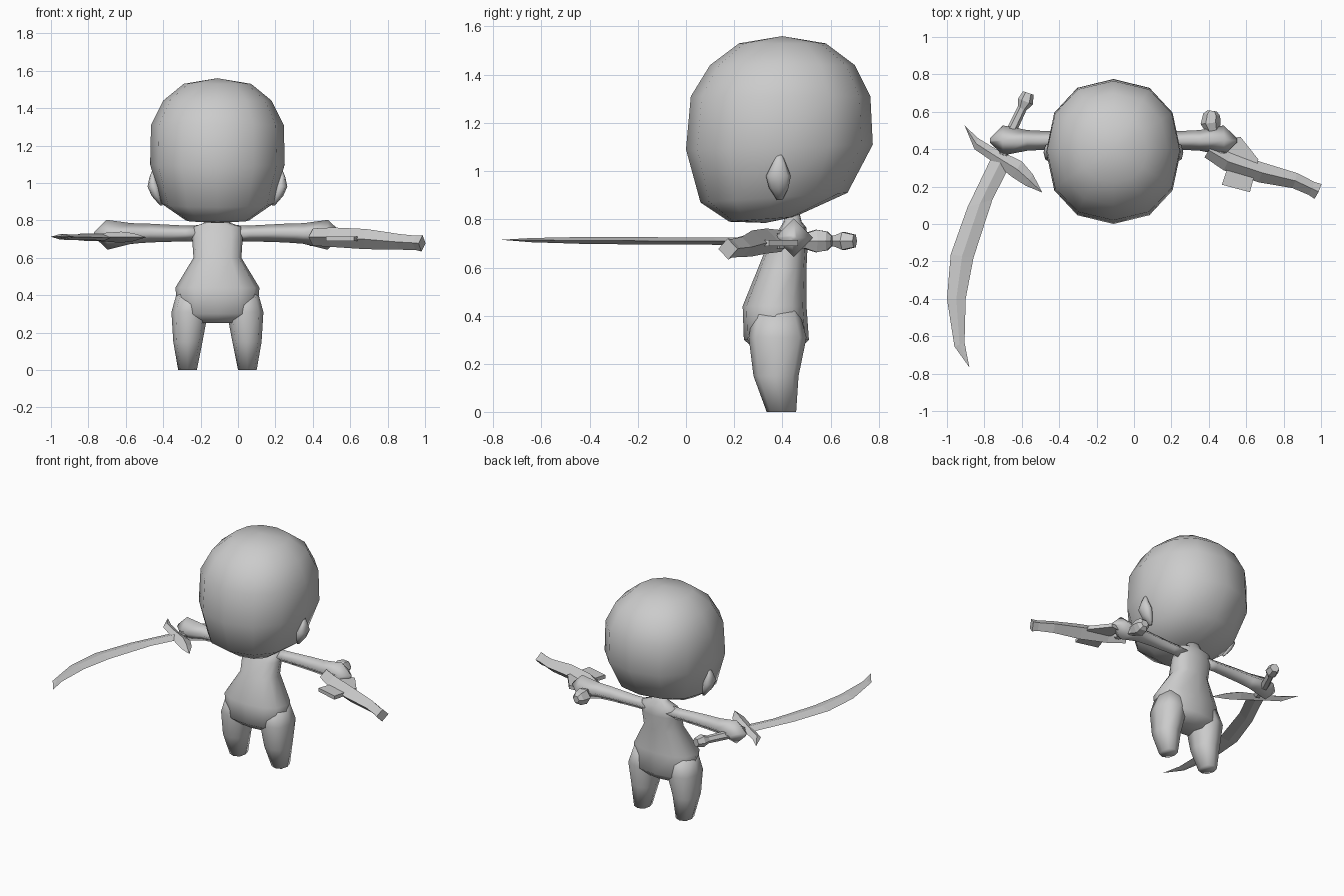
import bpy, bmesh, math
from mathutils import Vector

if "Cube" in bpy.data.objects:
    bpy.data.objects.remove(bpy.data.objects["Cube"])

CX = -0.11  # centre line of the figure

clay = bpy.data.materials.new("clay_grey")
clay.use_nodes = True
clay.diffuse_color = (0.6, 0.6, 0.6, 1)
for node in clay.node_tree.nodes:
    if node.type == "BSDF_PRINCIPLED":
        node.inputs["Base Color"].default_value = (0.6, 0.6, 0.6, 1)


def skin(name, rings, smooth):
    """Bridge equal-length rings of points and cap both ends."""
    bm = bmesh.new()
    loops = [[bm.verts.new(p) for p in ring] for ring in rings]
    n = len(loops[0])
    for a, b in zip(loops, loops[1:]):
        for i in range(n):
            j = (i + 1) % n
            bm.faces.new((a[i], a[j], b[j], b[i]))
    bm.faces.new(loops[0])
    bm.faces.new(loops[-1])
    bmesh.ops.remove_doubles(bm, verts=bm.verts, dist=0.0005)
    bmesh.ops.recalc_face_normals(bm, faces=bm.faces)
    for f in bm.faces:
        f.smooth = smooth
    mesh = bpy.data.meshes.new(name)
    bm.to_mesh(mesh)
    bm.free()
    mesh.materials.append(clay)
    obj = bpy.data.objects.new(name, mesh)
    bpy.context.collection.objects.link(obj)
    return obj


def oval(x, rx, front, back, sides, power=0.9):
    """Squarish oval ring from its front and back (y, z) points."""
    ring = []
    for i in range(sides):
        a = math.tau * i / sides
        c, s = math.cos(a), math.sin(a)
        u = math.copysign(abs(s) ** power, s)
        t = (1 - math.copysign(abs(c) ** power, c)) / 2
        ring.append((x + rx * u, front[0] + (back[0] - front[0]) * t,
                     front[1] + (back[1] - front[1]) * t))
    return ring


def tube(name, path, sides=4, smooth=False):
    """Tube along a mostly horizontal path of (x, y, z, radius)."""
    pts = [Vector(p[:3]) for p in path]
    rings = []
    for i, p in enumerate(pts):
        d = pts[min(i + 1, len(pts) - 1)] - pts[max(i - 1, 0)]
        side = d.cross(Vector((0, 0, 1))).normalized()
        up = side.cross(d).normalized()
        ring = []
        for k in range(sides):
            a = math.tau * k / sides
            ring.append(p + path[i][3] * (side * math.cos(a) + up * math.sin(a)))
        rings.append(ring)
    return skin(name, rings, smooth)


def ridged(name, stations, z, thick, rise=0):
    """Flat ridged plate from pairs of edge points (x, y, x, y)."""
    rings = []
    for i, (ax, ay, bx, by) in enumerate(stations):
        h = z + rise * i / (len(stations) - 1)
        mx, my = (ax + bx) / 2, (ay + by) / 2
        t = thick * min(1, math.hypot(ax - bx, ay - by) / 0.1)
        rings.append([(ax, ay, h), (mx, my, h + t), (bx, by, h), (mx, my, h - t)])
    return skin(name, rings, False)


# Head: tilted rings from chin to crown
head = [(0, 0.33, 0.785, 0.33, 0.785), (0.17, 0.18, 0.79, 0.45, 0.81),
        (0.3, 0.06, 0.87, 0.67, 0.91), (0.36, 0, 1.09, 0.775, 1.11),
        (0.355, 0.02, 1.31, 0.765, 1.31), (0.29, 0.1, 1.44, 0.7, 1.44),
        (0.18, 0.22, 1.53, 0.58, 1.53), (0, 0.4, 1.56, 0.4, 1.56)]
skin("head", [oval(CX, r, (yf, zf), (yb, zb), 12) for r, yf, zf, yb, zb in head], True)

# Torso and neck: (z, half width, front y, back y)
torso = [(0.25, 0.13, 0.3, 0.46), (0.3, 0.21, 0.24, 0.51), (0.44, 0.225, 0.235, 0.5),
         (0.6, 0.128, 0.3, 0.5), (0.7, 0.135, 0.34, 0.505), (0.765, 0.13, 0.39, 0.5),
         (0.79, 0.06, 0.405, 0.48), (0.83, 0.04, 0.41, 0.47)]
skin("torso", [oval(CX, r, (f, z), (b, z), 12, 0.85) for z, r, f, b in torso], True)

# Legs: (z, offset, half width, front y, back y)
leg = [(0, 0.16, 0.05, 0.335, 0.457), (0.15, 0.158, 0.078, 0.28, 0.467),
       (0.31, 0.148, 0.098, 0.26, 0.5), (0.42, 0.13, 0.085, 0.28, 0.47)]

for word, s in (("left", 1), ("right", -1)):
    skin(word + "_leg", [oval(CX + s * o, r, (f, z), (b, z), 8, 0.8)
                         for z, o, r, f, b in leg], True)

    # Arm flaring into a pointed mitten
    arm = [(0.08, 0.73, 0.045), (0.17, 0.73, 0.042), (0.36, 0.732, 0.05),
           (0.46, 0.73, 0.055), (0.59, 0.723, 0.08), (0.66, 0.725, 0.012)]
    tube(word + "_arm", [(CX + s * x, 0.447, z, r) for x, z, r in arm], 4, True)

    # Small ear
    ear = [(0.88, 0.3, 0.01), (0.93, 0.325, 0.035), (0.98, 0.34, 0.045),
           (1.03, 0.345, 0.025), (1.08, 0.34, 0.005)]
    skin(word + "_ear", [oval(CX + s * x, r * 0.75, (0.39 - r * 1.3, z), (0.39 + r, z), 8)
                         for z, x, r in ear], True)

# Curved sword in the right hand
blade = [(-0.76, 0.36, -0.65, 0.34), (-0.89, 0.09, -0.757, 0.13),
         (-0.98, -0.163, -0.858, -0.18), (-1, -0.4, -0.9, -0.4),
         (-0.96, -0.655, -0.906, -0.634), (-0.88, -0.767, -0.88, -0.767)]
ridged("sword_blade", blade, 0.708, 0.015, 0.007)
guard = [(-0.906, 0.527, -0.906, 0.527), (-0.853, 0.4, -0.835, 0.46),
         (-0.773, 0.345, -0.745, 0.405), (-0.65, 0.25, -0.6, 0.335),
         (-0.58, 0.205, -0.54, 0.265), (-0.49, 0.168, -0.49, 0.168)]
ridged("sword_guard", guard, 0.71, 0.03)
tube("sword_handle", [(-0.7, 0.37, 0.71, 0.025), (-0.655, 0.5, 0.71, 0.028),
                      (-0.595, 0.625, 0.71, 0.025)], 6)
tube("sword_pommel", [(-0.602, 0.61, 0.71, 0.022), (-0.58, 0.655, 0.71, 0.042),
                      (-0.565, 0.7, 0.71, 0.03)], 6)

# Pistol in the left hand
tube("pistol_barrel", [(0.4, 0.395, 0.71, 0.045), (0.5, 0.335, 0.71, 0.052),
                       (0.68, 0.275, 0.7, 0.054), (0.86, 0.232, 0.685, 0.042),
                       (0.95, 0.19, 0.68, 0.038), (0.984, 0.174, 0.677, 0.044)])
tube("pistol_grip", [(0.47, 0.38, 0.71, 0.035), (0.425, 0.49, 0.71, 0.035),
                     (0.41, 0.54, 0.71, 0.054), (0.415, 0.585, 0.71, 0.045),
                     (0.418, 0.605, 0.71, 0.025)], 6)
plate = [(0.5, 0.46), (0.57, 0.465), (0.665, 0.345), (0.62, 0.17), (0.47, 0.21), (0.5, 0.3)]
skin("pistol_side_plate", [[(x, y, z) for x, y in plate] for z in (0.69, 0.715)], False)
